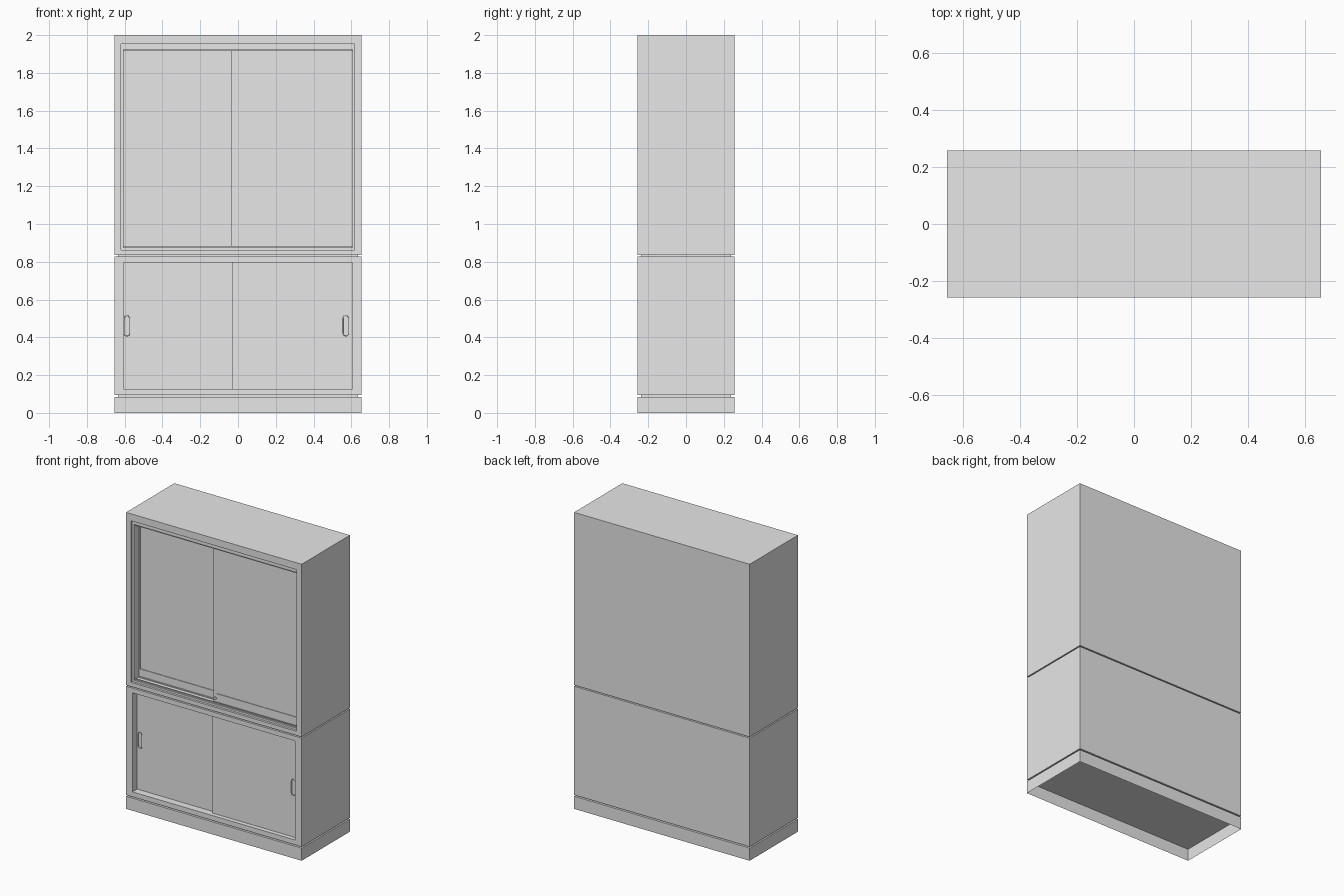
import bpy, bmesh, math

if "Cube" in bpy.data.objects:
    bpy.data.objects.remove(bpy.data.objects["Cube"])

W, FRONT, DEPTH = 0.655, -0.257, 0.514

gray = bpy.data.materials.new("light_gray_metal")
gray.use_nodes = True
gray.diffuse_color = (0.8, 0.8, 0.8, 1)
gray.node_tree.nodes["Principled BSDF"].inputs["Base Color"].default_value = (0.8, 0.8, 0.8, 1)


def finish(name, bm):
    bmesh.ops.recalc_face_normals(bm, faces=bm.faces)
    mesh = bpy.data.meshes.new(name)
    bm.to_mesh(mesh)
    bm.free()
    mesh.materials.append(gray)
    ob = bpy.data.objects.new(name, mesh)
    bpy.context.collection.objects.link(ob)
    return ob


def nested(name, *rings):
    """Closed solid through rectangles (x0, x1, z0, z1, distance behind the front)."""
    bm = bmesh.new()
    loops = []
    for x0, x1, z0, z1, d in rings:
        corners = ((x0, z0), (x1, z0), (x1, z1), (x0, z1))
        loops.append([bm.verts.new((x, FRONT + d, z)) for x, z in corners])
    for a, b in zip(loops, loops[1:]):
        for i in range(4):
            j = (i + 1) % 4
            bm.faces.new((a[i], a[j], b[j], b[i]))
    bm.faces.new(loops[0])
    bm.faces.new(loops[-1])
    return finish(name, bm)


def box(name, x0, x1, z0, z1, d0, d1):
    return nested(name, (x0, x1, z0, z1, d1), (x0, x1, z0, z1, d0))


def stadium(x, z, w, h, steps=10):
    """Upright rounded slot outline in x and z."""
    r = w / 2
    pts = []
    for side, start in ((1, 0), (-1, math.pi)):
        for i in range(steps + 1):
            a = start + math.pi * i / steps
            pts.append((x + r * math.cos(a), z + side * (h / 2 - r) + r * math.sin(a)))
    return pts


def prism(name, outline, d0, d1):
    bm = bmesh.new()
    face = bm.faces.new([bm.verts.new((x, FRONT + d0, z)) for x, z in outline])
    ext = bmesh.ops.extrude_face_region(bm, geom=[face])["geom"]
    bmesh.ops.translate(bm, vec=(0, d1 - d0, 0),
                        verts=[v for v in ext if isinstance(v, bmesh.types.BMVert)])
    return finish(name, bm)


def finger_pull(door, name, x, z, d):
    """Slot sunk into a door, with a thin raised rim."""
    outline = stadium(x, z, 0.03, 0.108)
    cutter = prism(name + "_cutter", outline, d - 0.01, d + 0.01)
    cutter.hide_render = True
    mod = door.modifiers.new("slot", "BOOLEAN")
    mod.operation, mod.solver, mod.object = "DIFFERENCE", "EXACT", cutter
    bpy.context.view_layer.objects.active = door
    bpy.ops.object.modifier_apply(modifier=mod.name)
    bpy.data.objects.remove(cutter)
    curve = bpy.data.curves.new(name, "CURVE")
    curve.dimensions = "3D"
    curve.bevel_depth, curve.bevel_resolution = 0.002, 1
    spline = curve.splines.new("POLY")
    spline.points.add(len(outline) - 1)
    for p, (px, pz) in zip(spline.points, outline):
        p.co = (px, FRONT + d, pz, 1)
    spline.use_cyclic_u = True
    curve.materials.append(gray)
    bpy.context.collection.objects.link(bpy.data.objects.new(name, curve))


# Plinth, open underneath
bm = bmesh.new()
bmesh.ops.create_cube(bm, size=1)
for v in bm.verts:
    v.co = (v.co.x * 2 * W, v.co.y * DEPTH, (v.co.z + 0.5) * 0.085)
bottom = min(bm.faces, key=lambda f: f.calc_center_median().z)
bmesh.ops.inset_region(bm, faces=[bottom], thickness=0.004)
for v in bottom.verts:
    v.co.z = 0.08
finish("plinth", bm)

# Set-back spacers that form the shadow gaps
box("lower_spacer", -W + 0.02, W - 0.02, 0.08, 0.1, 0.02, DEPTH - 0.02)
box("upper_spacer", -W + 0.02, W - 0.02, 0.82, 0.84, 0.02, DEPTH - 0.02)

# Lower cabinet with a plain door opening
body = (-W, W, 0.094, 0.827)
hole = (-0.607, 0.605, 0.127, 0.795)
nested("lower_cabinet", (*body, DEPTH), (*body, 0), (*hole, 0), (*hole, 0.08))

# Upper cabinet with a stepped door opening
body = (-W, W, 0.835, 2.0)
outer = (-0.62, 0.618, 0.863, 1.953)
inner = (-0.607, 0.605, 0.876, 1.925)
nested("upper_cabinet", (*body, DEPTH), (*body, 0), (*outer, 0), (*outer, 0.015),
       (*inner, 0.015), (*inner, 0.1))

# Lower sliding doors: the left one runs in front
for name, x0, x1, d, px in (("lower_left_door", -0.03, 0.605, 0.03, 0.571),
                            ("lower_right_door", -0.607, 0.0, 0.05, -0.588)):
    door = box(name, x0, x1, 0.127, 0.795, d, d + 0.015)
    finger_pull(door, name + "_pull", px, 0.461, d)

# Upper sliding doors with shallow sunken panels
for name, x0, x1, p0, p1, d in (
        ("upper_left_door", -0.036, 0.605, -0.01, 0.598, 0.045),
        ("upper_right_door", -0.607, 0.0, -0.6, -0.02, 0.07)):
    frame, panel = (x0, x1, 0.876, 1.925), (p0, p1, 0.932, 1.905)
    nested(name, (*frame, d + 0.016), (*frame, d), (*panel, d), (*panel, d + 0.004))

# Guide rails in the upper opening
for i, d in enumerate((0.025, 0.063)):
    box(f"bottom_rail_{i + 1}", -0.607, 0.605, 0.876, 0.883, d, d + 0.005)
    box(f"top_rail_{i + 1}", -0.607, 0.605, 1.915, 1.925, d, d + 0.005)

# Door lock
lock = [(-0.02 + 0.009 * math.cos(i * math.tau / 20), 0.9 + 0.009 * math.sin(i * math.tau / 20))
        for i in range(20)]
prism("lock", lock, 0.038, 0.05)
box("lock_keyway", -0.021, -0.019, 0.896, 0.904, 0.037, 0.039)
